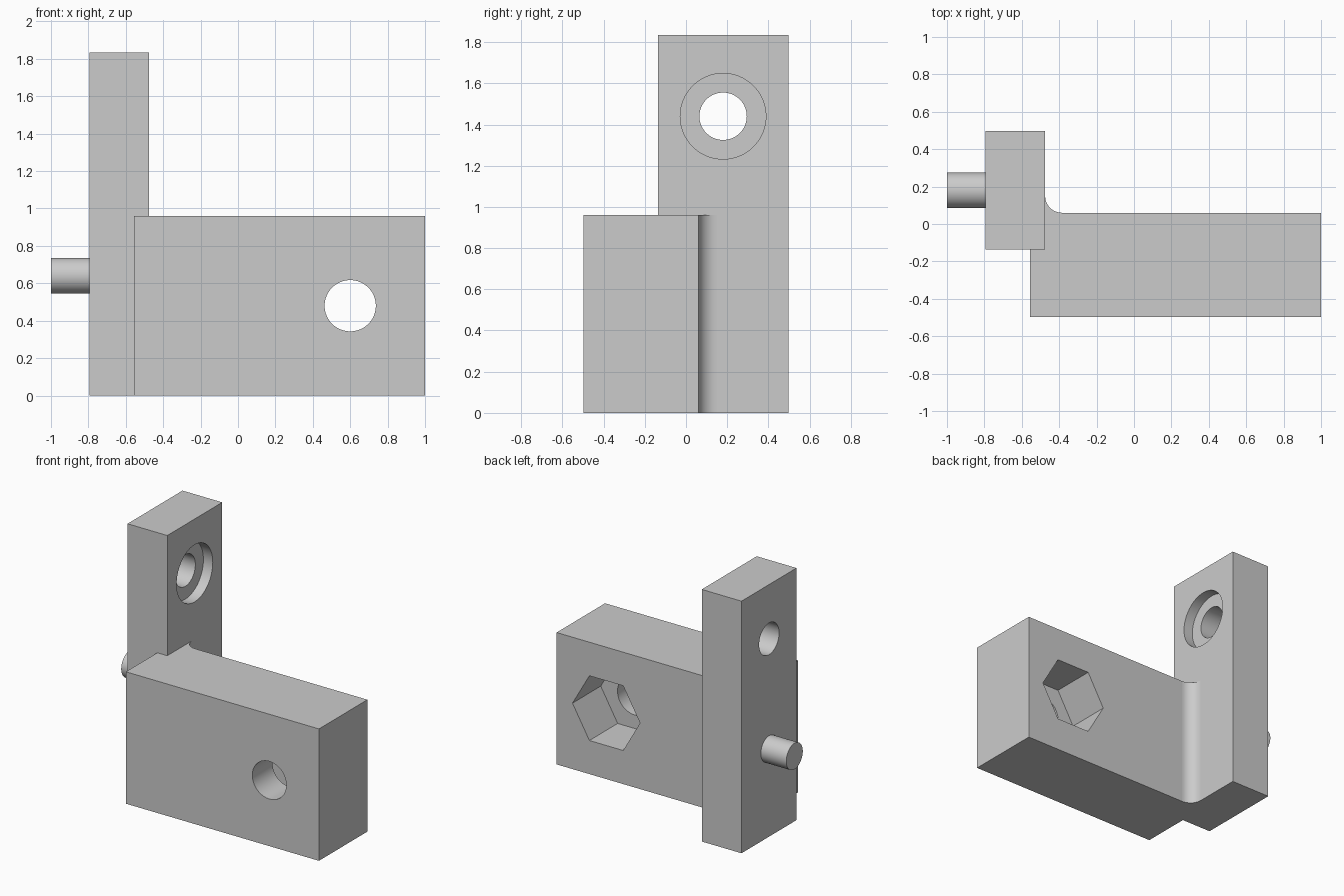
import bpy, bmesh
from math import pi, sin, cos
from mathutils import Matrix, Vector

if "Cube" in bpy.data.objects:
    bpy.data.objects.remove(bpy.data.objects["Cube"], do_unlink=True)

# One plain grey for the whole part
GREY = (0.6, 0.6, 0.6, 1)
grey = bpy.data.materials.new("plain grey")
grey.use_nodes = True
grey.diffuse_color = GREY
grey.node_tree.nodes["Principled BSDF"].inputs["Base Color"].default_value = GREY


def finish(name, bm):
    bmesh.ops.recalc_face_normals(bm, faces=bm.faces)
    mesh = bpy.data.meshes.new(name)
    bm.to_mesh(mesh)
    bm.free()
    mesh.materials.append(grey)
    obj = bpy.data.objects.new(name, mesh)
    bpy.context.collection.objects.link(obj)
    return obj


def prism(name, outline, height):
    """Extrude a plan outline upwards from the floor."""
    bm = bmesh.new()
    face = bm.faces.new([bm.verts.new((x, y, 0)) for x, y in outline])
    top = bmesh.ops.extrude_face_region(bm, geom=[face])["geom"]
    bmesh.ops.translate(bm, vec=(0, 0, height),
                        verts=[v for v in top if isinstance(v, bmesh.types.BMVert)])
    return finish(name, bm)


def rod(name, start, end, radius, sides=64):
    """Straight rod between two points along x or y."""
    start, end = Vector(start), Vector(end)
    axis = end - start
    turn = Matrix.Rotation(pi / 2, 4, 'Y' if abs(axis.x) > abs(axis.y) else 'X')
    bm = bmesh.new()
    bmesh.ops.create_cone(bm, cap_ends=True, segments=sides, radius1=radius,
                          radius2=radius, depth=axis.length,
                          matrix=Matrix.Translation((start + end) / 2) @ turn)
    return finish(name, bm)


def combine(target, tool, operation):
    """Apply a boolean and discard the tool."""
    tool.hide_render = True
    mod = target.modifiers.new("boolean", 'BOOLEAN')
    mod.operation, mod.solver, mod.object = operation, 'EXACT', tool
    bpy.context.view_layer.objects.active = target
    bpy.ops.object.modifier_apply(modifier=mod.name)
    bpy.data.objects.remove(tool, do_unlink=True)


def shade(obj):
    """Smooth the round walls, keep the flat planes flat."""
    bpy.ops.object.select_all(action='DESELECT')
    obj.select_set(True)
    bpy.context.view_layer.objects.active = obj
    bpy.ops.object.shade_smooth_by_angle(angle=pi / 6)
    for p in obj.data.polygons:
        if max(abs(c) for c in p.normal) > 0.9999:
            p.use_smooth = False


LEFT, RIGHT = -0.795, -0.475      # upright plate sides
FRONT, BACK = -0.497, 0.06        # block front and back
FILLET = 0.09

# Upright plate
bracket = prism("bracket_body", [(LEFT, -0.135), (RIGHT, -0.135),
                                 (RIGHT, 0.497), (LEFT, 0.497)], 1.835)

# Block with the rounded inside corner
arc = [(RIGHT + FILLET * (1 - sin(a)), BACK + FILLET * (1 - cos(a)))
       for a in (i * pi / 24 for i in range(13))]
block = prism("block", [(-0.555, FRONT), (1, FRONT), (1, BACK)] + arc
              + [(-0.555, BACK + FILLET)], 0.96)
combine(bracket, block, 'UNION')

# Stepped hole in the plate
combine(bracket, rod("plate_hole", (-1, 0.18, 1.44), (0, 0.18, 1.44), 0.115), 'DIFFERENCE')
combine(bracket, rod("counterbore", (RIGHT - 0.075, 0.18, 1.44),
                     (0, 0.18, 1.44), 0.208), 'DIFFERENCE')

# Bolt hole and hexagonal nut pocket in the block
combine(bracket, rod("bolt_hole", (0.6, -1, 0.48), (0.6, 0.5, 0.48), 0.137), 'DIFFERENCE')
pocket = rod("nut_pocket", (0.6, BACK - 0.325, 0.48), (0.6, 0.5, 0.48), 0.272, 6)
pocket.data.transform(Matrix.Translation((0.6, 0, 0.48)) @ Matrix.Rotation(pi / 6, 4, 'Y')
                      @ Matrix.Translation((-0.6, 0, -0.48)))
combine(bracket, pocket, 'DIFFERENCE')
shade(bracket)

# Locating pin on the outer side
shade(rod("locating_pin", (-1, 0.18, 0.64), (LEFT + 0.02, 0.18, 0.64), 0.095))
